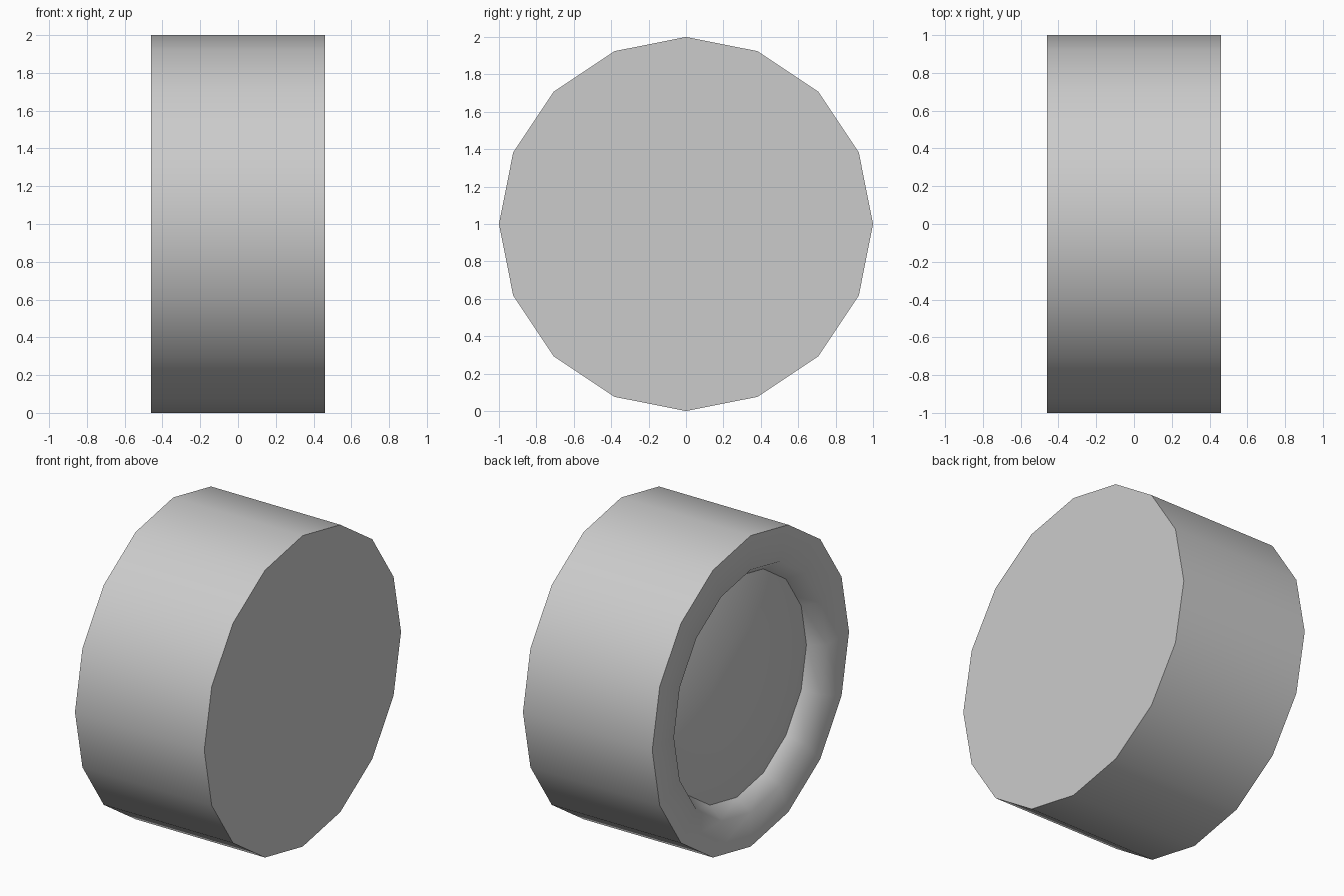
import bpy, bmesh
from math import sin, cos, pi, radians

if "Cube" in bpy.data.objects:
    bpy.data.objects.remove(bpy.data.objects["Cube"])

SIDES = 16

# Profile (x, radius): flat right face, tread, rim, sloped well, slightly domed hub
profile = [(0.46, 1.0), (-0.46, 1.0), (-0.46, 0.78), (-0.36, 0.71), (-0.445, 0.41)]

bm = bmesh.new()
rings = []
for x, r in profile:
    rings.append([bm.verts.new((x, r * sin(2 * pi * i / SIDES), 1 + r * cos(2 * pi * i / SIDES)))
                  for i in range(SIDES)])

# Walls between neighbouring rings
for a, b in zip(rings, rings[1:]):
    for i in range(SIDES):
        j = (i + 1) % SIDES
        bm.faces.new((a[i], a[j], b[j], b[i]))

# Flat end caps
bm.faces.new(rings[0])
bm.faces.new(rings[-1])
bmesh.ops.recalc_face_normals(bm, faces=bm.faces[:])

mesh = bpy.data.meshes.new("wheel")
bm.to_mesh(mesh)
bm.free()
wheel = bpy.data.objects.new("wheel", mesh)
bpy.context.collection.objects.link(wheel)

# Smooth tread and well, sharp rim and hub edges
bpy.context.view_layer.objects.active = wheel
wheel.select_set(True)
bpy.ops.object.shade_smooth_by_angle(angle=radians(60))
